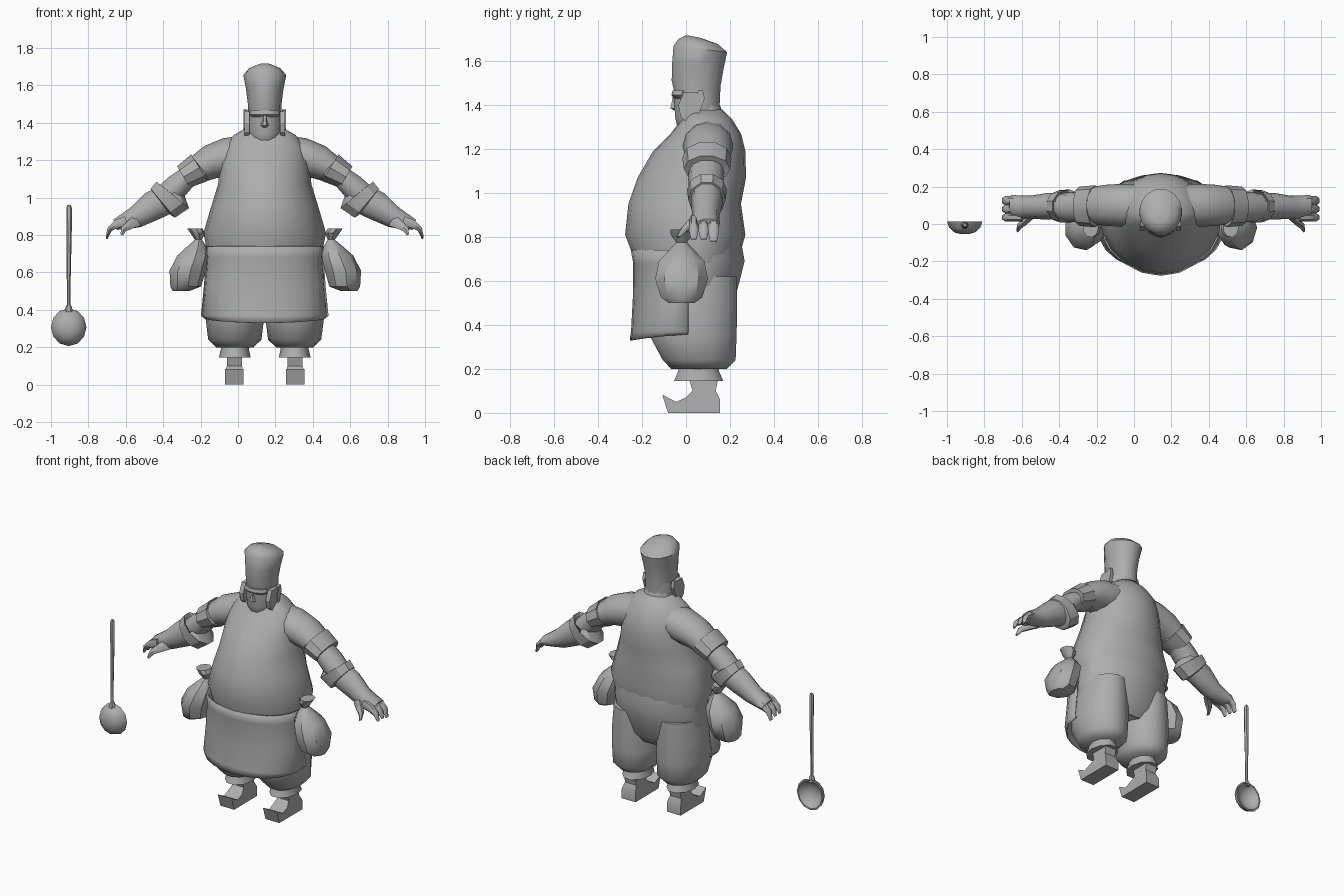
import bpy, bmesh, math
from mathutils import Vector

CX = 0.143  # centre line of the figure
grey = bpy.data.materials.new("plain_grey")
grey.diffuse_color = (0.42, 0.42, 0.42, 1)


def finish(name, bm, angle=50):
    bmesh.ops.recalc_face_normals(bm, faces=bm.faces[:])
    me = bpy.data.meshes.new(name)
    bm.to_mesh(me)
    bm.free()
    me.materials.append(grey)
    ob = bpy.data.objects.new(name, me)
    bpy.context.collection.objects.link(ob)
    bpy.ops.object.select_all(action='DESELECT')
    bpy.context.view_layer.objects.active = ob
    ob.select_set(True)
    bpy.ops.object.shade_smooth_by_angle(angle=math.radians(angle))
    return ob


def loft(name, rings, caps=True, closed=True, angle=50):
    bm = bmesh.new()
    vs = [[bm.verts.new(p) for p in r] for r in rings]
    n = len(rings[0])
    for a, b in zip(vs, vs[1:]):
        for i in range(n if closed else n - 1):
            j = (i + 1) % n
            bm.faces.new((a[i], a[j], b[j], b[i]))
    if caps:
        bm.faces.new(vs[0])
        bm.faces.new(vs[-1])
    return finish(name, bm, angle)


def oval(cx, z, hw, yf, yb, n=16, yc=None, tilt=0.0):
    """Flat ring with separate front and back depth; tilt raises the front."""
    yc = (yf + yb) / 2 if yc is None else yc
    pts = []
    for i in range(n):
        a = 2 * math.pi * i / n
        s = math.sin(a)
        y = yc + s * ((yb - yc) if s > 0 else (yc - yf))
        pts.append((cx + hw * math.cos(a), y, z - tilt * s))
    return pts


def limb(s, stations, n=10):
    """Rings across a limb: (dx, y, z, radius, y radius), facing along the path."""
    P = [Vector((CX + s * d, y, z)) for d, y, z, _, _ in stations]
    rings = []
    for i, st in enumerate(stations):
        t = P[min(i + 1, len(P) - 1)] - P[max(i - 1, 0)]
        t.y = 0
        t.normalize()
        up = Vector((-t.z, 0, t.x))
        rings.append([P[i] + up * st[3] * math.sin(a) + Vector((0, st[4] * math.cos(a), 0))
                      for a in [2 * math.pi * k / n for k in range(n)]])
    return rings


def prism(name, prof, x, half, taper=1.0):
    """Side outline (y, z) given thickness across x."""
    bm = bmesh.new()
    a = [bm.verts.new((x - half, y, z)) for y, z in prof]
    b = [bm.verts.new((x + half, y, z)) for y, z in prof]
    bm.faces.new(a)
    bm.faces.new(b)
    for i in range(len(prof)):
        j = (i + 1) % len(prof)
        bm.faces.new((a[i], a[j], b[j], b[i]))
    return finish(name, bm, 30)


# torso with big belly
loft("torso", [oval(CX, z, w, f, b, 20, 0.06) for z, w, f, b in [
    (1.38, .085, 0.0, .165), (1.335, .165, -.02, .21), (1.27, .215, -.07, .25),
    (1.19, .235, -.15, .27), (1.07, .25, -.22, .273), (.95, .287, -.262, .25),
    (.81, .328, -.277, .27), (.70, .305, -.235, .24), (.62, .3, -.22, .22)]])

# apron skirt, open at the back
bm_rings = []
for z, w, f, dz in [(.74, .312, -.247, 0), (.68, .310, -.236, 0), (.52, .322, -.238, 0),
                    (.37, .337, -.246, .0), (.33, .325, -.252, .03)]:
    bm_rings.append([(CX + w * math.cos(a), .01 + (f - .01) * math.sin(a) ** .8,
                      z + dz * (1 - math.sin(a)))
                     for a in [math.pi * min(max(k / 12, 1e-6), 1 - 1e-6) for k in range(13)]])
apron = loft("apron_skirt", bm_rings, caps=False, closed=False)
sol = apron.modifiers.new("thickness", 'SOLIDIFY')
sol.thickness = .008
sol.offset = 0

# trousers: hips plus two baggy legs
loft("trouser_hips", [oval(CX, z, w, f, b, 18) for z, w, f, b in [
    (.80, .30, -.12, .25), (.69, .305, -.17, .27), (.60, .31, -.18, .247),
    (.48, .29, -.16, .215), (.42, .22, -.12, .17)]])

boot = [(.155, 0), (-.082, 0), (-.108, .083), (-.045, .05), (.0, .07), (.03, .1),
        (.015, .15), (.145, .15), (.135, .1), (.155, .06)]
for s, side in ((-1, "right"), (1, "left")):
    lx = CX + s * .16
    loft(side + "_trouser_leg", [oval(lx, z, w, f, b, 14) for z, w, f, b in [
        (.62, .13, -.12, .235), (.48, .152, -.165, .238), (.35, .156, -.17, .235),
        (.24, .142, -.11, .23), (.20, .10, -.07, .19)]])
    loft(side + "_trouser_cuff", [oval(lx, z, w, f, b, 10) for z, w, f, b in [
        (.215, .075, -.035, .15), (.19, .075, -.04, .155), (.145, .085, -.06, .175)]])
    # boot with curled toe, narrower at the ankle
    ob = prism(side + "_boot", boot, CX + s * .163, .05)
    for v in ob.data.vertices:
        if v.co.z > .09 and v.co.y > 0:
            v.co.x = lx + (v.co.x - lx) * .8

    # sleeve with turned-up hem
    loft(side + "_sleeve", limb(s, [(.08, .1, 1.235, .10, .11), (.2, .1, 1.215, .105, .115),
                                    (.29, .1, 1.19, .092, .11), (.36, .1, 1.15, .075, .10),
                                    (.41, .1, 1.12, .066, .092)], 12))
    loft(side + "_sleeve_hem", limb(s, [(.345, .095, 1.165, .078, .1), (.35, .095, 1.16, .088, .112),
                                        (.435, .095, 1.11, .07, .105), (.43, .095, 1.113, .055, .085)], 10),
         angle=30)
    loft(side + "_elbow", limb(s, [(.39, .095, 1.13, .055, .08), (.47, .09, 1.06, .07, .08),
                                   (.53, .09, 1.0, .072, .075)]))
    # gauntlet cuff flaring towards the elbow
    loft(side + "_glove_cuff", limb(s, [(.5, .095, 1.025, .07, .07), (.492, .095, 1.015, .118, .09),
                                        (.545, .095, .97, .106, .085), (.55, .095, .966, .08, .07)]), angle=30)
    loft(side + "_glove_forearm", limb(s, [(.53, .095, .99, .085, .072), (.60, .095, .955, .083, .072),
                                           (.69, .09, .895, .062, .062), (.75, .09, .872, .046, .062),
                                           (.80, .1, .855, .03, .056)]))
    # curled fingers and thumb
    for k, (y, ry, dz) in enumerate([(.125, .026, -.01), (.08, .024, 0), (.035, .022, .0)]):
        loft(f"{side}_finger_{k + 1}", limb(s, [(.74, y, .875, .03, ry), (.79, y, .86, .026, ry),
                                                (.83, y, .83, .015, ry), (.845, y, .79 + dz, .006, ry * .6)], 6))
    loft(side + "_thumb", limb(s, [(.68, .06, .88, .04, .03), (.72, .02, .855, .028, .026),
                                   (.755, -.01, .83, .018, .02), (.765, -.035, .80, .008, .01)], 6))

    # belt pouch with tied neck and flared mouth
    loft(side + "_pouch", [oval(CX + s * d, z, w, -.02 - r, -.02 + r, 9) for d, z, w, r in [
        (.45, .50, .045, .06), (.425, .525, .085, .095), (.415, .61, .10, .122),
        (.385, .69, .088, .105), (.365, .74, .052, .06), (.355, .775, .02, .025),
        (.36, .81, .04, .05), (.375, .835, .042, .052)]], angle=35)

    # ear and long sideburn
    ear = [(.04, 1.37), (.06, 1.36), (.085, 1.43), (.075, 1.47), (.055, 1.465), (.04, 1.42)]
    prism(side + "_ear", ear, CX + s * .103, .010)
    burn = [(-.01, 1.46), (.05, 1.46), (.065, 1.40), (.045, 1.34), (.01, 1.315), (-.025, 1.35), (-.035, 1.40)]
    prism(side + "_sideburn", burn, CX + s * .095, .014)

# head and chef hat
loft("head", [oval(CX, z, w, f, b, 14, .05) for z, w, f, b in [
    (1.275, .05, -.02, .12), (1.30, .078, -.042, .14), (1.345, .092, -.052, .155),
    (1.40, .094, -.055, .155), (1.46, .09, -.062, .155)]])
loft("nose", [oval(CX, z, w, f, -.03, 6) for z, w, f in [
    (1.375, .012, -.055), (1.385, .022, -.074), (1.41, .014, -.068), (1.45, .010, -.06)]])
loft("brow", [oval(CX, z, w, f, .03, 10) for z, w, f in [
    (1.43, .07, -.055), (1.445, .08, -.069), (1.465, .075, -.064)]])
loft("neck", [oval(CX, z, w, -.0, b, 12) for z, w, b in [(1.25, .12, .2), (1.33, .1, .18), (1.41, .08, .15)]])
loft("chef_hat", [oval(CX, z, w, f, b, 14, None, t) for z, w, f, b, t in [
    (1.42, .088, -.055, .155, .035), (1.50, .090, -.068, .16, .012), (1.58, .10, -.066, .175, .01),
    (1.655, .115, -.06, .19, .015), (1.69, .085, -.035, .145, .012), (1.712, .03, .0, .065, .006)]])

# ladle: slim handle and a hollow bowl open to the back
SX, SZ = -.905, .307
loft("ladle_handle", [oval(SX + d, z, w, -.005 - w, -.005 + w, 6) for d, z, w in [
    (0, .385, .022), (0, .41, .018), (0, .43, .009), (0, .60, .011), (.002, .80, .014),
    (.002, .945, .015), (.002, .96, .009)]])
bowl = []
for r, y in [(.02, -.054), (.055, -.045), (.083, -.02), (.095, .014), (.085, .014),
             (.07, -.012), (.045, -.032), (.015, -.040)]:
    bowl.append([(SX + r * math.cos(a), y, SZ + r * 1.06 * math.sin(a))
                 for a in [2 * math.pi * k / 12 for k in range(12)]])
loft("ladle_bowl", bowl)
